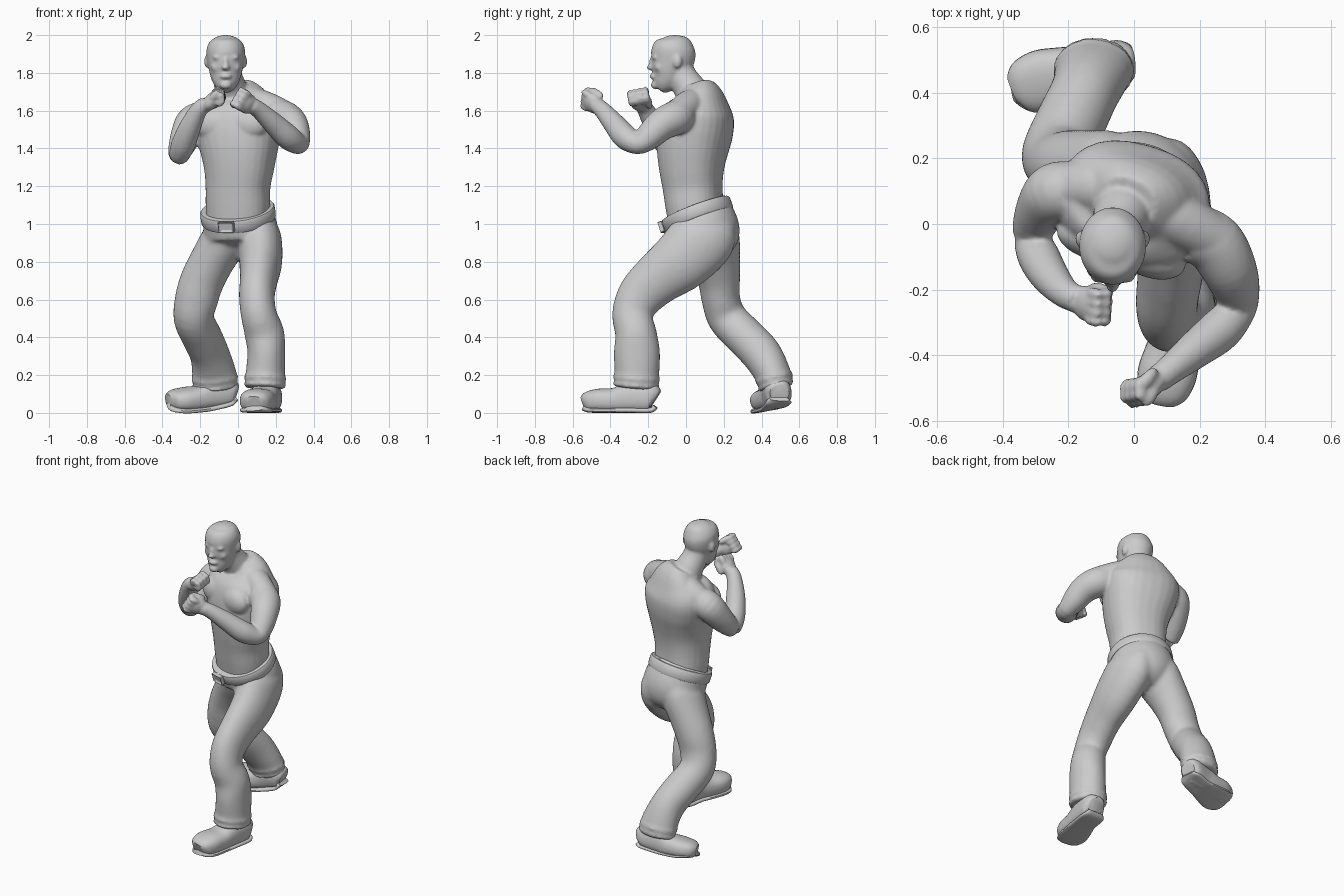
import bpy
import bmesh
import math
from mathutils import Matrix, Vector

default_cube = bpy.data.objects.get("Cube")
if default_cube:
    bpy.data.objects.remove(default_cube, do_unlink=True)

X, Y, Z = Vector((1, 0, 0)), Vector((0, 1, 0)), Vector((0, 0, 1))
# The body is twisted so that its left side leads
SIDE = Vector((.95, -.3, 0)).normalized()
FRONT = Vector((-.3, -.95, 0)).normalized()
TWIST = Matrix((SIDE, -FRONT, Z)).transposed()

def add_object(name, bm):
    bmesh.ops.recalc_face_normals(bm, faces=bm.faces)
    mesh = bpy.data.meshes.new(name)
    bm.to_mesh(mesh)
    bm.free()
    obj = bpy.data.objects.new(name, mesh)
    bpy.context.collection.objects.link(obj)
    return obj

def catmull_rom(stations, steps):
    """Interpolate stations (x, y, z, half width, half depth) smoothly."""
    points = [Vector(s if len(s) == 5 else (*s, s[-1])) for s in stations]
    result = []
    for i in range(len(points) - 1):
        p0, p1 = points[max(i - 1, 0)], points[i]
        p2, p3 = points[i + 1], points[min(i + 2, len(points) - 1)]
        for k in range(steps):
            t = k / steps
            result.append(p1 + (p2 - p0) * (t / 2)
                          + (p0 * 2 - p1 * 5 + p2 * 4 - p3) * (t * t / 2)
                          + (p1 * 3 - p0 - p2 * 3 + p3) * (t ** 3 / 2))
    return result + [points[-1]]

def loft(name, stations, ref=X, square=1.0, sides=28, steps=4):
    """Skin elliptical sections along a path; square < 1 makes them boxier."""
    path = catmull_rom(stations, steps)
    bm = bmesh.new()
    rings = []
    for i, p in enumerate(path):
        tangent = path[min(i + 1, len(path) - 1)] - path[max(i - 1, 0)]
        tangent = Vector(tangent[:3]).normalized()
        u = (ref - tangent * ref.dot(tangent)).normalized()
        v = tangent.cross(u)
        ring = []
        for k in range(sides):
            c, s = math.cos(math.tau * k / sides), math.sin(math.tau * k / sides)
            c = math.copysign(abs(c) ** square, c)
            s = math.copysign(abs(s) ** square, s)
            ring.append(bm.verts.new(Vector(p[:3]) + u * (c * p[3]) + v * (s * p[4])))
        rings.append(ring)
    for low, high in zip(rings, rings[1:]):
        for k in range(sides):
            n = (k + 1) % sides
            bm.faces.new((low[k], low[n], high[n], high[k]))
    bm.faces.new(rings[0])
    bm.faces.new(rings[-1])
    return add_object(name, bm)

def ball(name, center, radii, basis=Matrix.Identity(3)):
    bm = bmesh.new()
    matrix = Matrix.Translation(center) @ basis.to_4x4() @ Matrix.Diagonal((*radii, 1))
    bmesh.ops.create_uvsphere(bm, u_segments=20, v_segments=12, radius=1, matrix=matrix)
    return add_object(name, bm)

def fist(side, center, forward, across):
    """Palm, four curled fingers and a thumb."""
    f, a, center = Vector(forward).normalized(), Vector(across), Vector(center)
    a = (a - f * a.dot(f)).normalized()
    n = f.cross(a)
    n *= -math.copysign(1, n.x * side)
    basis = Matrix((f, a, n)).transposed()
    parts = [ball("palm", center - f * .012, (.06, .056, .038), basis)]
    for i in range(4):
        root = center + a * (i - 1.5) * .029
        for along, out, length in ((.034, -.01, .036), (.05, .02, .024), (.026, .04, .03)):
            parts.append(ball("finger", root + f * along + n * out, (length, .0165, .02), basis))
    return parts + [ball("thumb", center + a * .045 + n * .035, (.048, .02, .021), basis)]

def activate(parts):
    bpy.ops.object.select_all(action="DESELECT")
    for part in parts:
        part.select_set(True)
    bpy.context.view_layer.objects.active = parts[0]

def fuse(name, parts, voxel, iterations):
    """Join overlapping parts into one continuous smooth surface."""
    activate(parts)
    bpy.ops.object.join()
    obj = bpy.context.view_layer.objects.active
    obj.name = obj.data.name = name
    remesh = obj.modifiers.new("Fuse", "REMESH")
    remesh.mode = "VOXEL"
    remesh.voxel_size = voxel
    remesh.use_smooth_shade = True
    soften = obj.modifiers.new("Soften", "SMOOTH")
    soften.factor = .5
    soften.iterations = iterations

def smooth(obj):
    activate([obj])
    bpy.ops.object.shade_smooth_by_angle(angle=math.radians(40))

# Torso, shoulder yoke and neck
skin = [
    loft("torso", [(0, .06, 1, .165, .145), (0, .045, 1.1, .17, .148), (0, .035, 1.2, .17, .154),
                   (.005, .03, 1.3, .185, .168), (.005, .035, 1.4, .207, .184),
                   (0, .05, 1.5, .228, .192), (-.005, .067, 1.59, .228, .178),
                   (-.005, .075, 1.67, .165, .125), (-.02, .06, 1.73, .09, .085)], SIDE, .85),
    loft("shoulders", [(-.24, .1, 1.54, .07), (-.12, .115, 1.605, .085), (0, .08, 1.64, .09),
                       (.13, .015, 1.625, .083), (.25, -.05, 1.575, .075)], Z),
    loft("neck", [(-.02, .075, 1.6, .11), (-.035, .03, 1.7, .09),
                  (-.055, -.02, 1.78, .078), (HEAD := -.065, -.05, 1.86, .075)]),
]
for s in (-1, 1):
    center = Vector((0, .05, 1.53)) + FRONT * .13 + SIDE * s * .095
    skin.append(ball("chest", center, (.11, .062, .085), TWIST))

# Arms
skin.append(loft("left_arm", [(.19, -.03, 1.575, .09), (.245, -.06, 1.56, .092), (.287, -.13, 1.525, .085),
                              (.312, -.2, 1.46, .072), (.318, -.255, 1.425, .056),
                              (.265, -.32, 1.46, .066), (.19, -.38, 1.53, .058),
                              (.115, -.44, 1.6, .046), (.07, -.475, 1.63, .042)], Z))
skin.append(loft("right_arm", [(-.19, .1, 1.56, .09), (-.24, .095, 1.535, .092), (-.275, .055, 1.47, .082),
                               (-.303, 0, 1.4, .067), (-.312, -.045, 1.365, .055),
                               (-.29, -.1, 1.42, .064), (-.255, -.16, 1.51, .058),
                               (-.21, -.21, 1.6, .046), (-.17, -.23, 1.635, .042)], Y))
skin += fist(1, (.04, -.5, 1.643), (-.5, -.6, .35), (.5, 0, 1))
skin += fist(-1, (-.135, -.245, 1.658), (.6, -.2, .75), (-.1, 1, 0))

# Head with facial features on its centre line
skull = [(1.715, -.145, .035, .035), (1.74, -.125, .06, .06), (1.78, -.1, .08, .083),
         (1.83, -.085, .092, .102), (1.88, -.07, .1, .118), (1.93, -.065, .101, .114),
         (1.97, -.06, .08, .09), (1.992, -.06, .045, .05), (2, -.06, .015, .015)]
skin.append(loft("head", [(HEAD, y, z, a, b) for z, y, a, b in skull]))
for name, y, z, radii in (("nose_bridge", -.184, 1.853, (.012, .013, .032)),
                          ("nose_tip", -.189, 1.828, (.021, .021, .014)),
                          ("lips", -.178, 1.782, (.032, .016, .015)),
                          ("chin", -.165, 1.735, (.032, .022, .022))):
    skin.append(ball(name, (HEAD, y, z), radii))
for s in (-1, 1):
    skin.append(ball("brow", (HEAD + s * .036, -.164, 1.882), (.036, .018, .011)))
    skin.append(ball("cheek", (HEAD + s * .05, -.142, 1.83), (.03, .025, .025)))
    skin.append(ball("ear", (HEAD + s * .1, -.045, 1.86), (.014, .024, .036)))
fuse("upper_body", skin, .008, 8)

# Trousers with turned cuffs
left_leg = [(.09, .1, 1, .09, .14), (.11, .09, .93, .117, .175), (.12, -.02, .81, .115, .165),
            (.11, -.15, .71, .1, .14), (.1, -.24, .62, .095, .125), (.11, -.285, .52, .095, .107),
            (.14, -.265, .42, .105, .11), (.15, -.26, .32, .1, .123),
            (.145, -.26, .2, .105, .118), (.142, -.265, .13, .103, .115)]
right_leg = [(-.07, .11, 1, .09, .13), (-.075, .135, .92, .12, .15), (-.14, .16, .8, .118, .128),
             (-.19, .175, .7, .117, .112), (-.22, .185, .6, .115, .102), (-.235, .22, .5, .106, .105),
             (-.19, .315, .4, .107, .106), (-.15, .4, .31, .105, .106),
             (-.125, .462, .2, .118, .095), (-.12, .48, .13, .113, .085)]
cloth = [loft("pelvis", [(.02, .09, .84, .07, .08), (.02, .1, .88, .15, .15), (.017, .1, .95, .197, .187),
                         (0, .068, 1.04, .188, .182), (-.005, .05, 1.08, .182, .174)], SIDE)]
for leg in (left_leg, right_leg):
    cloth.append(loft("leg", leg))
    hem, above = Vector(leg[-1]), Vector(leg[-2])
    for t in (.2, .75):
        fold, rise = hem.lerp(above, t), (above - hem) * .16
        wide = Vector((0, 0, 0, .012, .012))
        cloth.append(loft("cuff", [fold - rise, fold + wide, fold + rise]))
fuse("trousers", cloth, .012, 10)

# Belt and recessed buckle
smooth(loft("belt", [(.004, .073, 1.018, .19, .183), (.003, .07, 1.026, .199, .191),
                     (-.003, .052, 1.074, .199, .191), (-.004, .049, 1.082, .19, .183)],
            SIDE, sides=48, steps=2))
bm = bmesh.new()
bmesh.ops.create_cube(bm, size=1, matrix=Matrix.Diagonal((.085, .03, .06, 1)))
bm.normal_update()
plate = min(bm.faces, key=lambda face: face.normal.y)
bmesh.ops.inset_region(bm, faces=[plate], thickness=.012)
bmesh.ops.translate(bm, verts=plate.verts, vec=(0, .012, 0))
buckle = add_object("buckle", bm)
buckle.matrix_world = (Matrix.Translation((-.062, -.12, .985)) @ TWIST.to_4x4()
                       @ Matrix.Rotation(math.radians(18), 4, "X"))
buckle.modifiers.new("Rounding", "BEVEL").width = .004

# Shoes with separate soles
def shoe(name, stations, ref):
    smooth(loft(name, stations, ref, .8))
    sole = [(x, y, z - b + .014, a, .014) for x, y, z, a, b in stations]
    smooth(loft(name + "_sole", sole, ref, .6))

shoe("left_shoe", [(.165, -.162, .07, .05, .05), (.162, -.19, .08, .072, .08), (.145, -.3, .08, .075, .08),
                   (.122, -.38, .066, .084, .066), (.1, -.46, .064, .09, .064),
                   (.09, -.515, .058, .075, .056), (.085, -.54, .05, .045, .04)], X)
shoe("right_shoe", [(-.01, .495, .105, .05, .045), (-.04, .49, .11, .07, .07), (-.13, .47, .1, .073, .08),
                    (-.2, .455, .08, .085, .066), (-.28, .435, .073, .096, .06),
                    (-.34, .42, .07, .08, .05), (-.368, .41, .066, .045, .035)],
     Vector((.25, 1, .2)))
